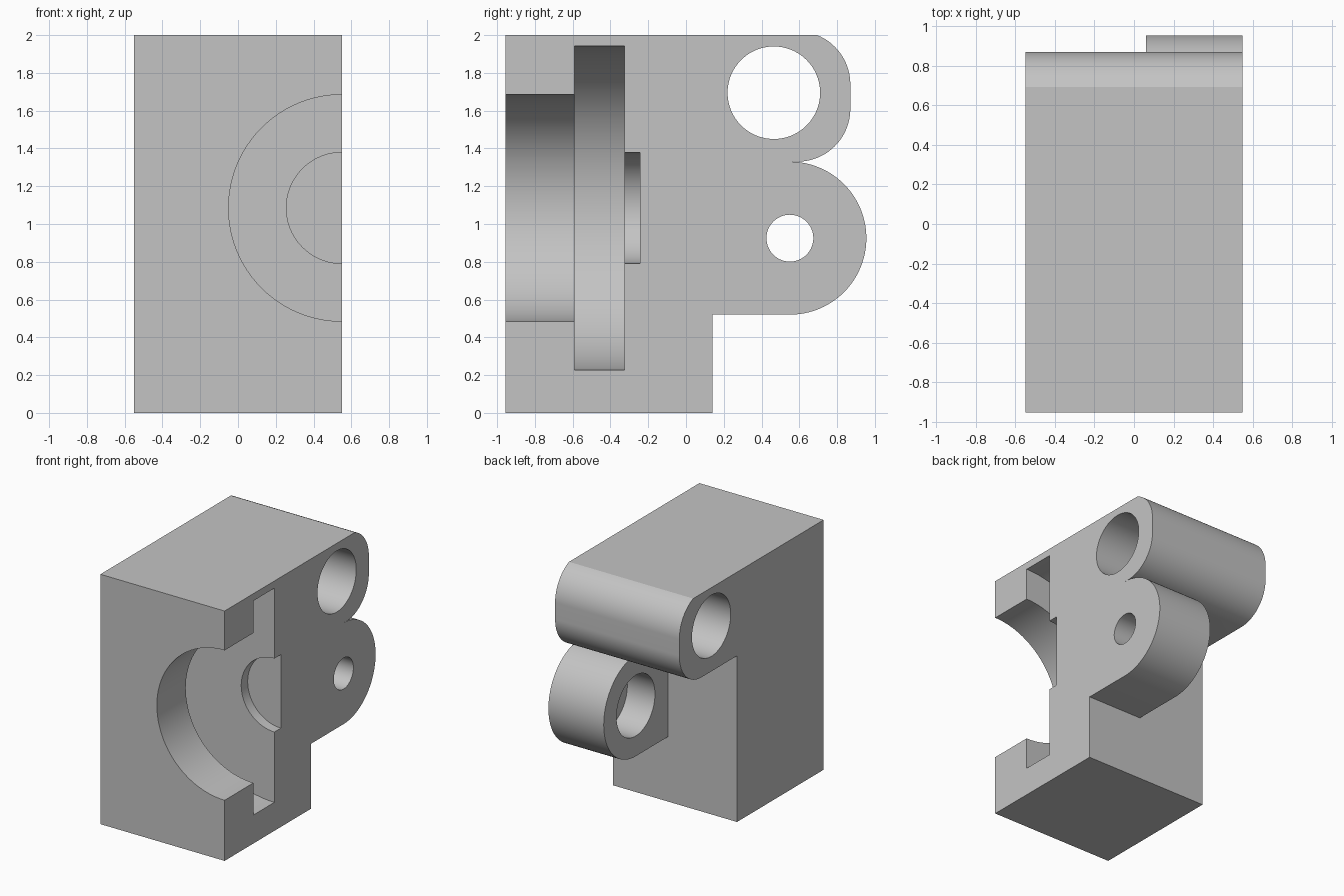
import bpy
from math import sin, cos, radians
from mathutils import Matrix, Vector

cube = bpy.data.objects.get("Cube")
if cube:
    bpy.data.objects.remove(cube, do_unlink=True)

grey = bpy.data.materials.new("machined grey")
grey.use_nodes = True
grey.diffuse_color = (0.55, 0.55, 0.55, 1)
grey.node_tree.nodes["Principled BSDF"].inputs["Base Color"].default_value = grey.diffuse_color

HALF, FRONT, BACK, TOP = 0.55, -0.955, 0.14, 2.0


def arc(cy, cz, r, start, end, steps=32):
    """Points of an arc in the side (y, z) plane, angles in degrees."""
    angles = [radians(start + (end - start) * i / steps) for i in range(steps + 1)]
    return [(cy + r * cos(a), cz + r * sin(a)) for a in angles]


def extrude_side(name, profile, x0, x1):
    """Extrude a counter-clockwise (y, z) profile along x."""
    n = len(profile)
    verts = [(x, y, z) for x in (x0, x1) for y, z in profile]
    faces = [tuple(reversed(range(n))), tuple(range(n, 2 * n))]
    faces += [(i, (i + 1) % n, n + (i + 1) % n, n + i) for i in range(n)]
    mesh = bpy.data.meshes.new(name)
    mesh.from_pydata(verts, [], faces)
    mesh.materials.append(grey)
    obj = bpy.data.objects.new(name, mesh)
    bpy.context.collection.objects.link(obj)
    return obj


def cylinder(name, radius, start, end):
    """Cylinder between two points."""
    a, b = Vector(start), Vector(end)
    bpy.ops.mesh.primitive_cylinder_add(vertices=96, radius=radius, depth=(b - a).length)
    obj = bpy.context.object
    obj.name = name
    turn = (b - a).to_track_quat('Z', 'Y').to_matrix().to_4x4()
    obj.data.transform(Matrix.Translation((a + b) / 2) @ turn)
    obj.data.materials.append(grey)
    return obj


def combine(body, tool, operation):
    """Apply a boolean to the body and remove the tool."""
    tool.hide_render = True
    mod = body.modifiers.new(tool.name, 'BOOLEAN')
    mod.operation, mod.object, mod.solver = operation, tool, 'EXACT'
    bpy.context.view_layer.objects.active = body
    bpy.ops.object.modifier_apply(modifier=mod.name)
    bpy.data.objects.remove(tool, do_unlink=True)


# Block with the full-width upper lug
upper_round = arc(0.59, 1.61, 0.28, -90, 0) + arc(0.59, 1.74, 0.28, 0, 68.2)
housing = extrude_side("housing", [(FRONT, 0), (BACK, 0), (BACK, 1.33)] + upper_round
                       + [(0.69, TOP), (FRONT, TOP)], -HALF, HALF)

# Narrow lower lug
lower_round = arc(0.55, 0.925, 0.405, -90, 90, 48)
lug = extrude_side("lower_lug", [(0, 0.52)] + lower_round + [(0.5, 1.36), (0, 1.36)], 0.06, HALF)
combine(housing, lug, 'UNION')

# Cross holes: upper pin hole, lower bolt hole and its counterbore
for name, r, y, z, x0, x1 in (("upper_hole", 0.245, 0.465, 1.695, -1, 1),
                              ("lower_hole", 0.124, 0.55, 0.925, 0, 1),
                              ("counterbore", 0.243, 0.55, 0.925, 0, 0.305)):
    combine(housing, cylinder(name, r, (x0, y, z), (x1, y, z)), 'DIFFERENCE')

# Stepped half bore, opened by the sectioned side
for name, r, y0, y1 in (("front_bore", 0.6, -1.2, -0.5),
                        ("ring_groove", 0.857, -0.59, -0.325),
                        ("end_recess", 0.294, -0.4, -0.243)):
    combine(housing, cylinder(name, r, (HALF, y0, 1.085), (HALF, y1, 1.085)), 'DIFFERENCE')

bpy.ops.object.select_all(action='DESELECT')
housing.select_set(True)
bpy.context.view_layer.objects.active = housing
bpy.ops.object.shade_smooth_by_angle(angle=radians(20))
